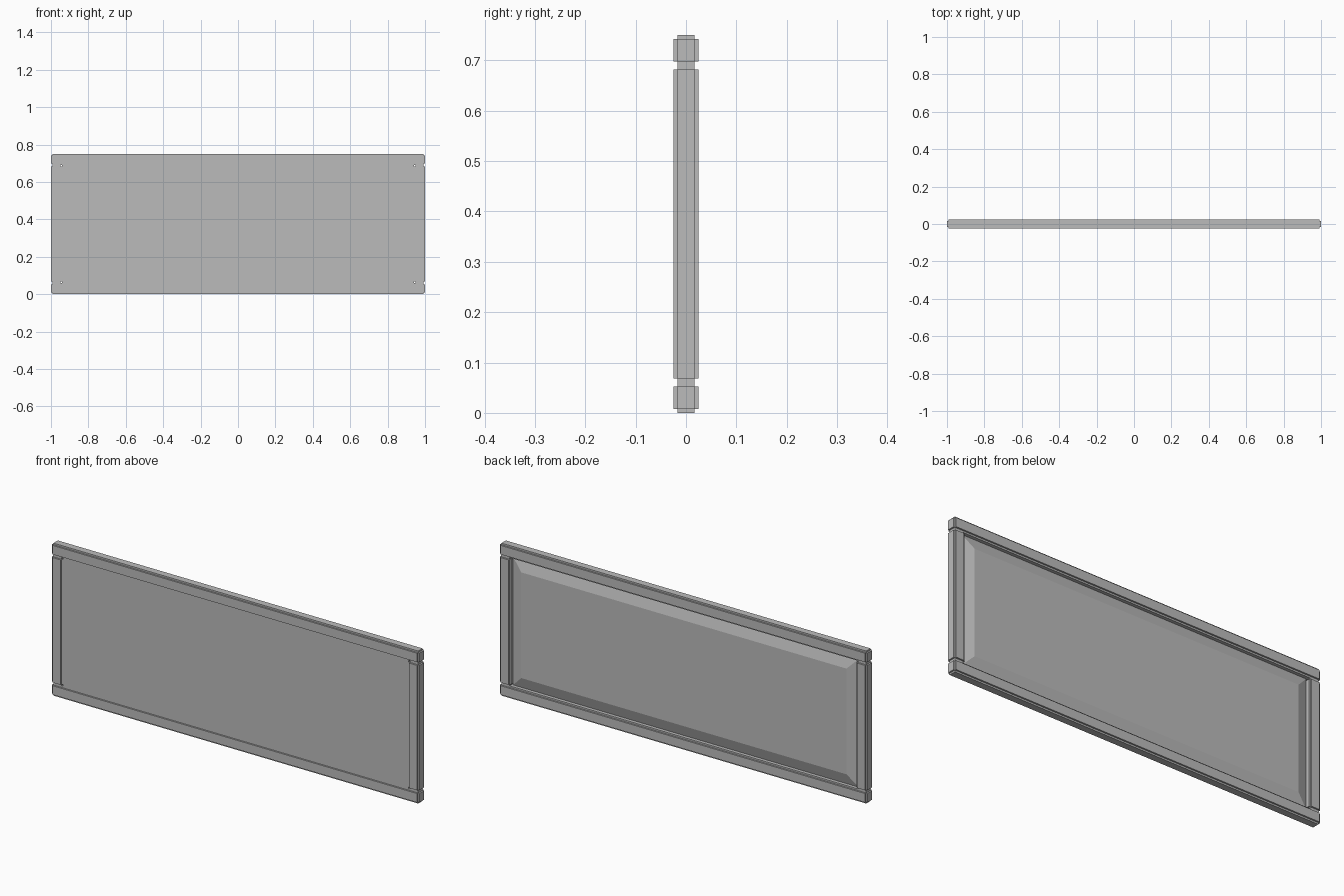
import bpy, bmesh
from mathutils import Vector

if "Cube" in bpy.data.objects:
    bpy.data.objects.remove(bpy.data.objects["Cube"])

W, H, D = 1.0, 0.75, 0.025     # half width, height, half depth
RAIL = 0.06                    # width of the frame members
STEP = 0.008                   # square notch along every frame edge

grey = bpy.data.materials.new("light_grey")
grey.diffuse_color = (0.5, 0.5, 0.5, 1)
grey.use_nodes = True
grey.node_tree.nodes["Principled BSDF"].inputs["Base Color"].default_value = grey.diffuse_color


def box(lo, hi):
    """bmesh box between two corners"""
    bm = bmesh.new()
    bmesh.ops.create_cube(bm, size=1)
    lo, hi = Vector(lo), Vector(hi)
    for v in bm.verts:
        v.co = (lo + hi) / 2 + v.co * (hi - lo)
    bm.normal_update()
    return bm


def finish(bm, name):
    me = bpy.data.meshes.new(name)
    bm.to_mesh(me)
    bm.free()
    me.materials.append(grey)
    ob = bpy.data.objects.new(name, me)
    bpy.context.collection.objects.link(ob)


def notched_bar(name, lo, hi):
    """bar whose edges are all cut back by a square step"""
    s = Vector((STEP, STEP, STEP))
    bm = box(Vector(lo) + s, Vector(hi) - s)
    bmesh.ops.inset_individual(bm, faces=bm.faces[:], thickness=0, depth=STEP)
    finish(bm, name)


# frame rails
notched_bar("bottom_rail", (-W, -D, 0), (W, D, RAIL))
notched_bar("top_rail", (-W, -D, H - RAIL), (W, D, H))

# frame stiles between the rails
notched_bar("left_stile", (-W, -D, RAIL), (-W + RAIL, D, H - RAIL))
notched_bar("right_stile", (W - RAIL, -D, RAIL), (W, D, H - RAIL))

# panel: flat front, sloped margin rising to a raised field at the back
inner = D - STEP
bm = box((-W + RAIL, -inner, RAIL), (W - RAIL, 0.0, H - RAIL))
back = [f for f in bm.faces if f.normal.y > 0.9]
bmesh.ops.inset_individual(bm, faces=back, thickness=0.078, depth=inner)
finish(bm, "raised_panel")
